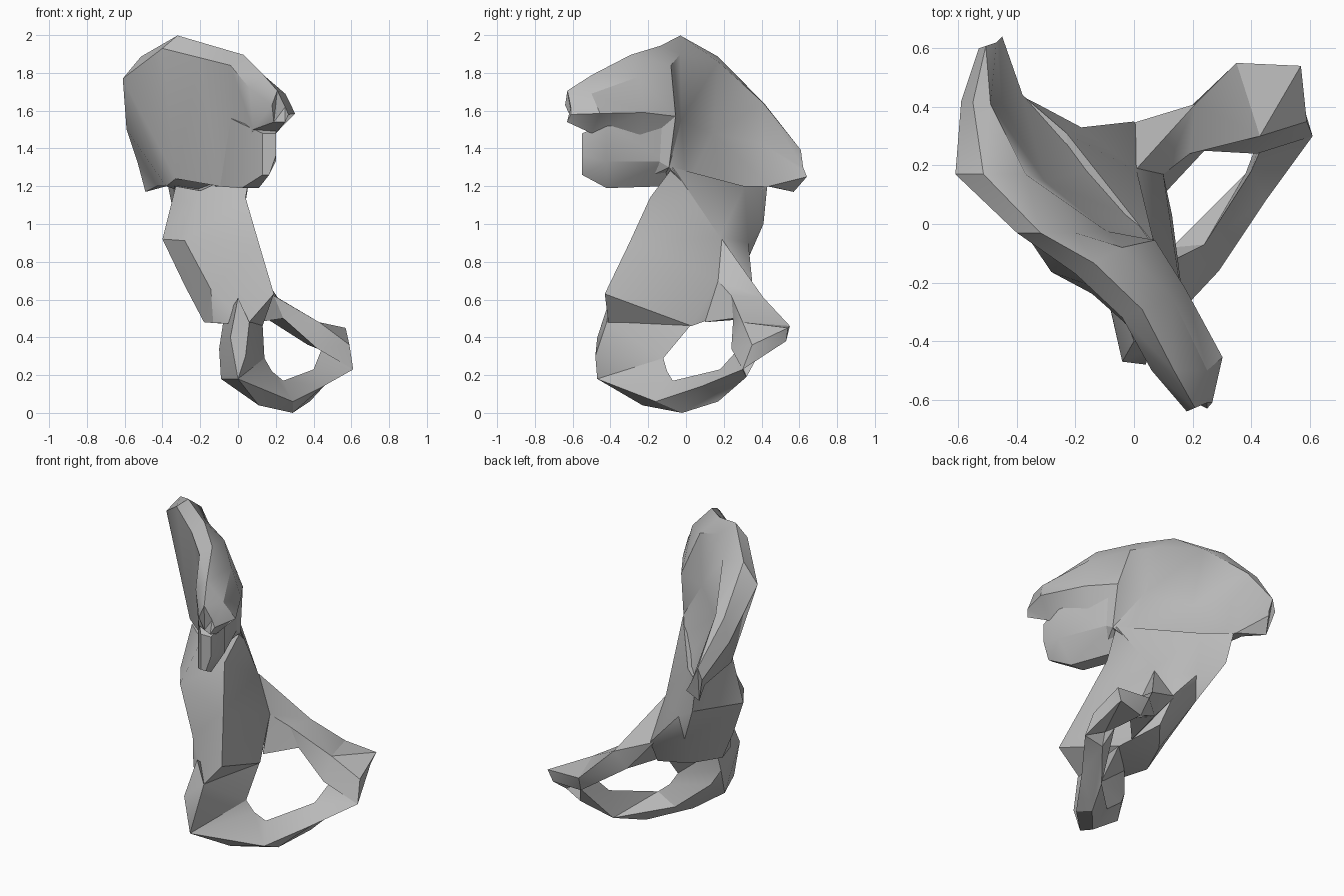
import bpy
import bmesh
from math import radians
from mathutils import Vector

# Remove the default object
default_cube = bpy.data.objects.get("Cube")
if default_cube:
    bpy.data.objects.remove(default_cube, do_unlink=True)

# Single matte grey material
grey = bpy.data.materials.new("bone grey")
grey.use_nodes = True
grey_colour = (.5, .5, .5, 1)
grey.diffuse_color = grey_colour
shader = grey.node_tree.nodes["Principled BSDF"]
shader.inputs["Base Color"].default_value = grey_colour

UPWARD = Vector((0, 0, 1))
INWARD = Vector((.86, .5, 0))  # across the blade, towards its hollow side


def between(first, second, share=.5):
    return Vector(first).lerp(Vector(second), share)


def blade_section(outer_foot, outer_lip, inner_lip, inner_foot, swell):
    """Slice of the blade with a raised crest and a swollen or hollow inner wall."""
    ridge = between(outer_lip, inner_lip, .4) + UPWARD * .08
    inner_wall = between(inner_lip, inner_foot) + INWARD * swell
    return [outer_foot, outer_lip, ridge, inner_lip, inner_wall, inner_foot]


def body_section(front, outer, corner, back, ridge, swell):
    """Slice of the body with its outer front side bulging."""
    cheek = between(front, outer, .6) - INWARD * swell
    return [front, cheek, outer, corner, back, ridge]


def lobe_section(depth, left, right, bottom, brim, top):
    """Upright slice of the lobe with its inner lower corner cut away."""
    middle = (left + right) / 2
    return [(left, depth, bottom), (left, depth, top), (right, depth, top),
            (right, depth, brim), (middle, depth, bottom)]


def ring_section(hole, inner, keel, rear):
    """Four-sided slice of the ring, starting at the hole's edge."""
    return [hole, inner, keel, rear]


def loft(name, sections):
    """Skin a row of matching cross-sections and close both ends."""
    mesh = bpy.data.meshes.new(name)
    bm = bmesh.new()
    rings = [[bm.verts.new(point) for point in section] for section in sections]
    for ring, following in zip(rings, rings[1:]):
        count = len(ring)
        for here in range(count):
            after = (here + 1) % count
            bm.faces.new((ring[here], ring[after], following[after], following[here]))
    bm.faces.new(list(reversed(rings[0])))
    bm.faces.new(rings[-1])
    bmesh.ops.triangulate(bm, faces=bm.faces[:], quad_method="SHORT_EDGE")
    bmesh.ops.recalc_face_normals(bm, faces=bm.faces[:])
    bm.to_mesh(mesh)
    bm.free()
    mesh.materials.append(grey)
    part = bpy.data.objects.new(name, mesh)
    bpy.context.collection.objects.link(part)
    bpy.ops.object.select_all(action="DESELECT")
    part.select_set(True)
    bpy.context.view_layer.objects.active = part
    bpy.ops.object.shade_smooth_by_angle(angle=radians(30))


# Broad upper blade, back to front
back_tip = blade_section(
    outer_foot=(-.49, .57, 1.17), outer_lip=(-.53, .6, 1.32),
    inner_lip=(-.47, .62, 1.3), inner_foot=(-.45, .64, 1.25), swell=0)
back_shoulder = blade_section(
    outer_foot=(-.43, .43, 1.2), outer_lip=(-.59, .42, 1.5),
    inner_lip=(-.49, .41, 1.64), inner_foot=(-.38, .44, 1.2), swell=-.02)
back_crest = blade_section(
    outer_foot=(-.38, .1, 1.2), outer_lip=(-.61, .17, 1.77),
    inner_lip=(-.37, .17, 1.86), inner_foot=(-.1, .2, 1.1), swell=-.08)
top_crest = blade_section(
    outer_foot=(-.33, 0, 1.24), outer_lip=(-.4, -.03, 1.93),
    inner_lip=(-.2, -.03, 1.9), inner_foot=(.05, 0, 1.2), swell=-.02)
fold = blade_section(
    outer_foot=(-.1, -.15, 1.2), outer_lip=(-.2, -.17, 1.88),
    inner_lip=(-.04, -.08, 1.84), inner_foot=(.08, -.09, 1.3), swell=.06)
front_crest = blade_section(
    outer_foot=(0, -.3, 1.2), outer_lip=(-.04, -.32, 1.84),
    inner_lip=(.13, -.25, 1.78), inner_foot=(.1, -.26, 1.4), swell=.07)
front_shoulder = blade_section(
    outer_foot=(.08, -.5, 1.5), outer_lip=(.06, -.5, 1.72),
    inner_lip=(.25, -.5, 1.69), inner_foot=(.2, -.5, 1.48), swell=.09)
front_tip = blade_section(
    outer_foot=(.19, -.6, 1.54), outer_lip=(.18, -.64, 1.63),
    inner_lip=(.25, -.61, 1.62), inner_foot=(.25, -.63, 1.54), swell=.02)
loft("upper_blade", [back_tip, back_shoulder, back_crest, top_crest,
                     fold, front_crest, front_shoulder, front_tip])

# Blunt lobe under the front of the blade
lobe_root = lobe_section(
    depth=-.1, left=-.12, right=.07, bottom=1.2, brim=1.33, top=1.6)
lobe_middle = lobe_section(
    depth=-.42, left=.02, right=.2, bottom=1.19, brim=1.33, top=1.53)
lobe_tip = lobe_section(
    depth=-.55, left=.13, right=.2, bottom=1.26, brim=1.36, top=1.48)
loft("front_lobe", [lobe_root, lobe_middle, lobe_tip])

# Thick central body, top to bottom
body_neck = body_section(
    front=(.04, -.19, 1.14), outer=(-.33, .02, 1.2), corner=(-.37, .43, 1.2),
    back=(-.23, .31, 1.2), ridge=(.07, -.07, 1.3), swell=.02)
body_bulge = body_section(
    front=(.11, -.3, .9), outer=(-.4, .01, .92), corner=(-.33, .41, 1),
    back=(-.18, .33, .9), ridge=(.01, .18, .93), swell=.1)
body_waist = body_section(
    front=(.19, -.43, .63), outer=(-.28, -.06, .67), corner=(-.2, .3, .75),
    back=(0, .35, .7), ridge=(.1, .17, .7), swell=.06)
body_base = body_section(
    front=(.05, -.41, .47), outer=(-.18, -.1, .48), corner=(-.1, .1, .5),
    back=(.02, .25, .54), ridge=(.13, .03, .46), swell=.05)
loft("central_body", [body_neck, body_bulge, body_waist, body_base])

# Upper arm of the ring
arm_root = ring_section(
    hole=(.1, .1, .48), inner=(.1, .17, .7), keel=(.01, .19, .92), rear=(-.02, .34, .7))
arm_neck = ring_section(
    hole=(.24, .25, .5), inner=(.19, .24, .62), keel=(.21, .41, .61), rear=(.15, .36, .5))
arm_flare = ring_section(
    hole=(.42, .24, .34), inner=(.43, .3, .48), keel=(.35, .55, .46), rear=(.37, .5, .36))
arm_end = ring_section(
    hole=(.61, .3, .23), inner=(.59, .35, .36), keel=(.57, .54, .45), rear=(.54, .53, .38))
loft("upper_ring_arm", [arm_root, arm_neck, arm_flare, arm_end])

# Front pillar and lower arm that close the ring
pillar_top = ring_section(
    hole=(.13, .03, .47), inner=(.06, -.42, .48), keel=(0, -.4, .61), rear=(-.08, -.18, .47))
pillar_middle = ring_section(
    hole=(.14, -.12, .29), inner=(.04, -.48, .3), keel=(-.04, -.47, .4), rear=(-.1, -.2, .34))
pillar_foot = ring_section(
    hole=(.18, -.1, .22), inner=(0, -.47, .18), keel=(-.09, -.25, .18), rear=(-.05, -.17, .25))
lower_bend = ring_section(
    hole=(.24, -.07, .17), inner=(.29, -.16, .06), keel=(.11, -.23, .04), rear=(.13, -.08, .1))
lower_arm = ring_section(
    hole=(.4, .18, .23), inner=(.45, .08, .14), keel=(.29, -.02, 0), rear=(.38, .17, .06))
lower_end = ring_section(
    hole=(.44, .27, .33), inner=(.61, .3, .23), keel=(.5, .32, .19), rear=(.46, .38, .3))
loft("lower_ring_arm", [pillar_top, pillar_middle, pillar_foot,
                        lower_bend, lower_arm, lower_end])
